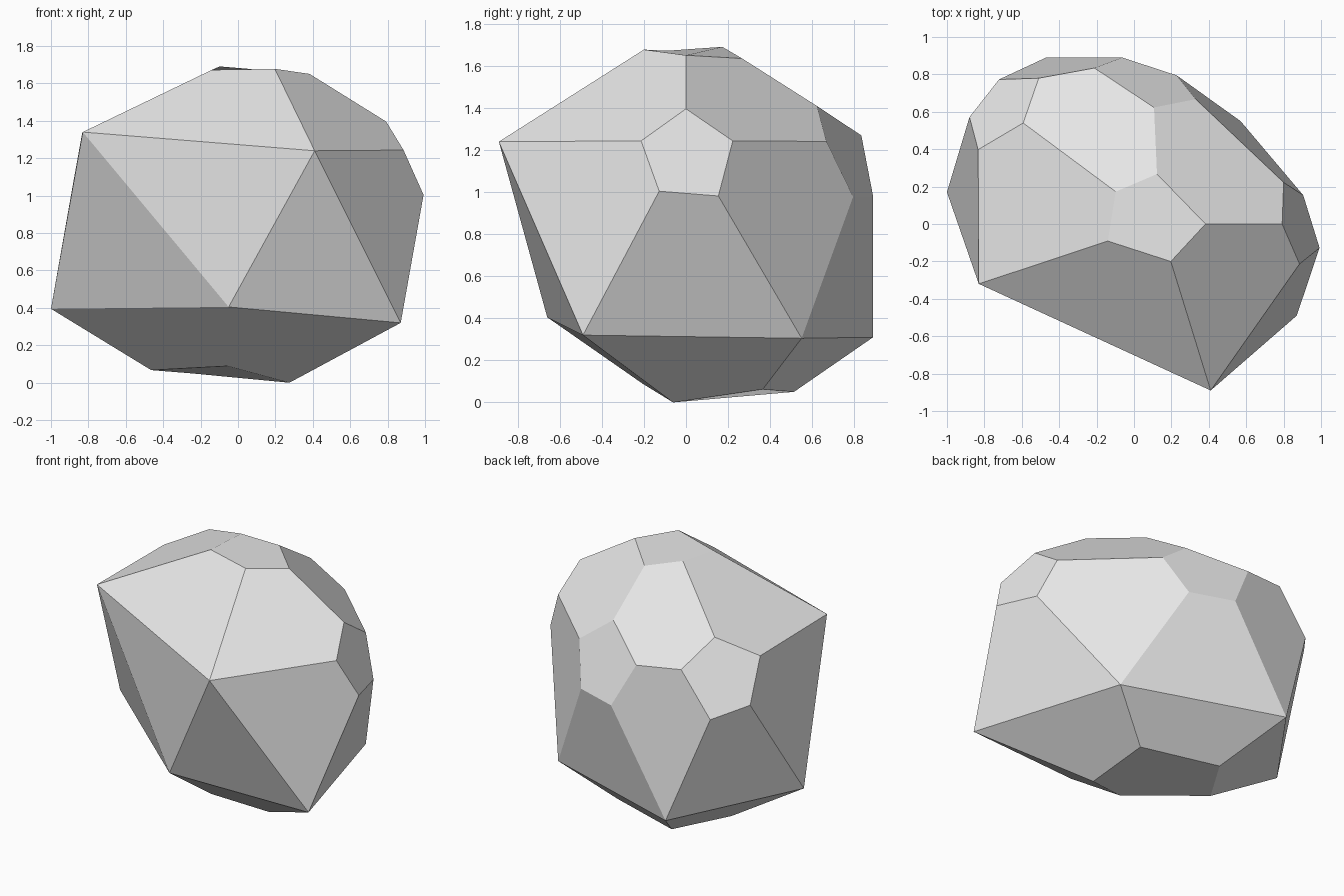
import bpy
import bmesh
from mathutils import Vector

default_cube = bpy.data.objects.get("Cube")
if default_cube:
    bpy.data.objects.remove(default_cube, do_unlink=True)

# Uneven twenty-sided stone: two poles and two rings of five corners
corners = {
    "top": (.135, 0, 1.805),
    "upper_front": (.41, -.89, 1.24),
    "upper_right": (1.035, 0, 1.245),
    "upper_back": (.095, .89, 1.24),
    "upper_back_left": (-.835, .72, 1.33),
    "upper_left": (-.83, -.32, 1.34),
    "lower_front": (-.05, -.66, .405),
    "lower_right": (.87, -.49, .32),
    "lower_back_right": (.57, .55, .305),
    "lower_back": (-.47, .89, .31),
    "lower_left": (-1, .17, .395),
    "bottom": (-.06, .18, -.18),
}
corners = {name: Vector(point) for name, point in corners.items()}

# Chipped corners: how far along each edge the chip reaches
chips = {
    "top": dict(upper_front=.225, upper_right=.275, upper_back=.3,
                upper_back_left=.24, upper_left=.285),
    "upper_right": dict(top=.27, upper_front=.24, lower_right=.26,
                        lower_back_right=.28, upper_back=.25),
    "upper_back": dict(top=.3, upper_right=.25, lower_back_right=.28,
                       lower_back=.28, upper_back_left=.33),
    "upper_back_left": dict(top=.25, upper_back=.35, lower_back=.31,
                            lower_left=.27, upper_left=.31),
    "bottom": dict(lower_front=.46, lower_right=.36, lower_back_right=.5,
                   lower_back=.47, lower_left=.43),
}


def hull_triangles():
    """Return the corner names of each triangle around the whole stone."""
    bm = bmesh.new()
    names = {bm.verts.new(point): name for name, point in corners.items()}
    bmesh.ops.convex_hull(bm, input=bm.verts[:])
    triangles = [[names[v] for v in face.verts] for face in bm.faces]
    bm.free()
    return triangles


def build_stone(name, material):
    bm = bmesh.new()
    made = {}

    def vertex(corner, toward):
        chip = chips.get(corner, {})
        key = (corner, toward if toward in chip else None)
        if key not in made:
            point = corners[corner].lerp(corners[toward], chip.get(toward, 0))
            made[key] = bm.verts.new(point)
        return made[key]

    # Main facets, with their chipped corners cut off
    for triangle in hull_triangles():
        outline = []
        for i, corner in enumerate(triangle):
            for toward in (triangle[i - 1], triangle[(i + 1) % len(triangle)]):
                v = vertex(corner, toward)
                if v not in outline:
                    outline.append(v)
        bm.faces.new(outline)

    # Small facets left by the chips
    bmesh.ops.holes_fill(bm, edges=bm.edges[:], sides=0)
    bmesh.ops.recalc_face_normals(bm, faces=bm.faces[:])

    mesh = bpy.data.meshes.new(name)
    bm.to_mesh(mesh)
    bm.free()
    mesh.materials.append(material)
    stone = bpy.data.objects.new(name, mesh)
    bpy.context.collection.objects.link(stone)
    return stone


grey = bpy.data.materials.new("light_grey_stone")
grey.use_nodes = True
grey.diffuse_color = (.8, .8, .8, 1)
grey.node_tree.nodes["Principled BSDF"].inputs["Base Color"].default_value = grey.diffuse_color

build_stone("faceted_stone", grey)
